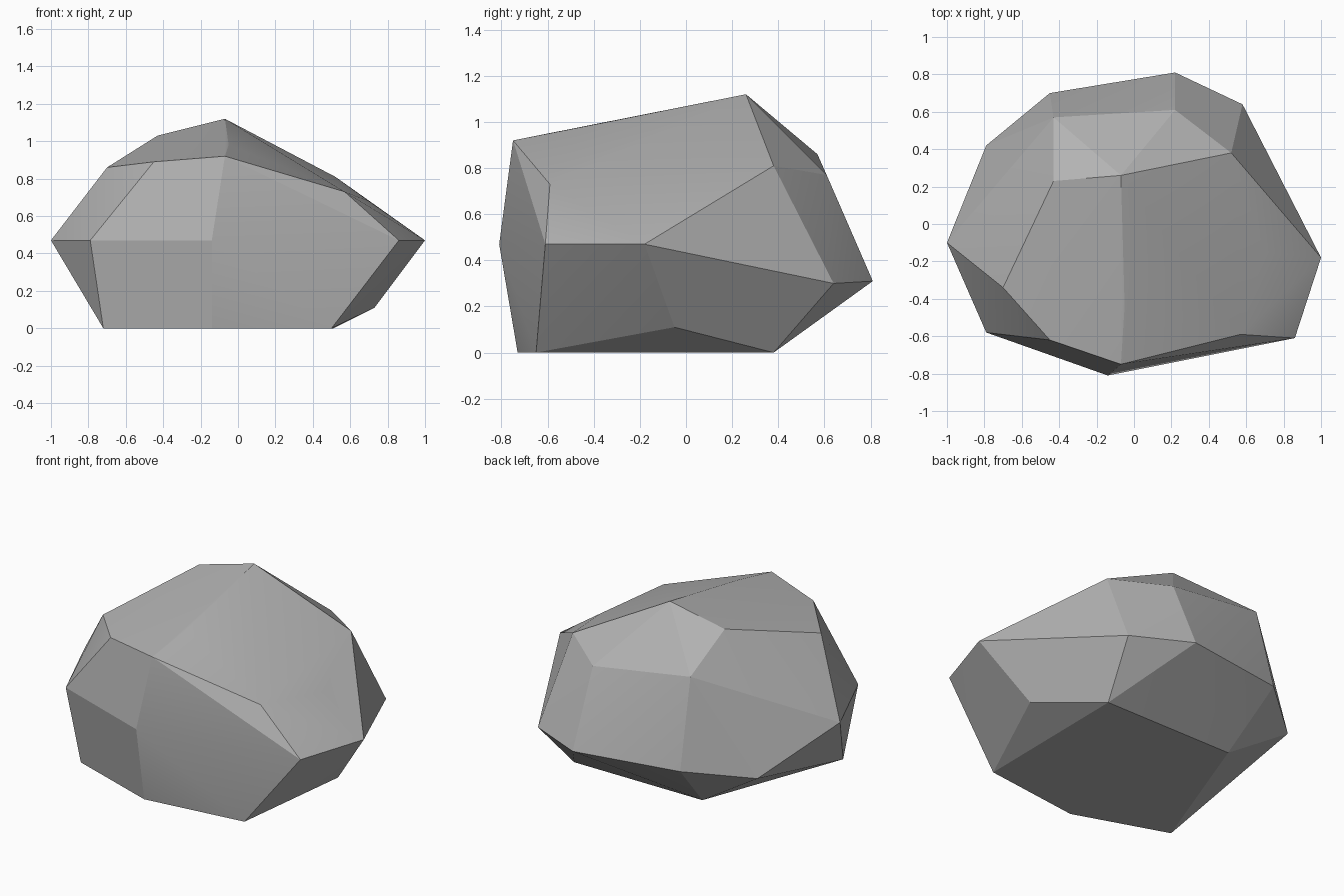
import bpy
import bmesh
from math import radians

cube = bpy.data.objects.get("Cube")
if cube:
    bpy.data.objects.remove(cube, do_unlink=True)

# Plain grey stone
stone = bpy.data.materials.new("grey_stone")
stone.use_nodes = True
grey = (0.45, 0.45, 0.45, 1)
stone.diffuse_color = grey
stone.node_tree.nodes["Principled BSDF"].inputs["Base Color"].default_value = grey

# Corner rings of the boulder, from the ground up
base = [(-.72, -.53, 0), (-.14, -.73, 0), (.5, -.65, 0), (.51, .38, 0), (-.38, .38, 0)]
undercut = [(.73, -.05, .11), (.58, .64, .3), (.22, .81, .31), (-.45, .7, .32), (-.79, .42, .26)]
girdle = [(-1, -.1, .47), (-.79, -.58, .47), (-.14, -.81, .47), (.86, -.61, .47), (1, -.18, .47)]
shoulder = [(.57, -.59, .73), (.7, -.15, .68), (.52, .38, .81), (.22, .61, .77),
            (-.43, .57, .86), (-.7, -.34, .86), (-.45, -.62, .89)]
crest = [(-.07, -.75, .92), (-.05, -.44, .98), (-.07, .26, 1.12), (-.43, .23, 1.03)]

# Wrap the corners in a faceted skin and merge nearly flat triangles
bm = bmesh.new()
for co in base + undercut + girdle + shoulder + crest:
    bm.verts.new(co)
bmesh.ops.convex_hull(bm, input=bm.verts[:])
bmesh.ops.dissolve_limit(bm, angle_limit=radians(3), verts=[], edges=bm.edges[:])
bmesh.ops.recalc_face_normals(bm, faces=bm.faces[:])

mesh = bpy.data.meshes.new("boulder")
bm.to_mesh(mesh)
bm.free()
mesh.materials.append(stone)
boulder = bpy.data.objects.new("boulder", mesh)
bpy.context.collection.objects.link(boulder)

# Soften only the shallow folds
bpy.ops.object.select_all(action="DESELECT")
boulder.select_set(True)
bpy.context.view_layer.objects.active = boulder
bpy.ops.object.shade_smooth_by_angle(angle=radians(15))
